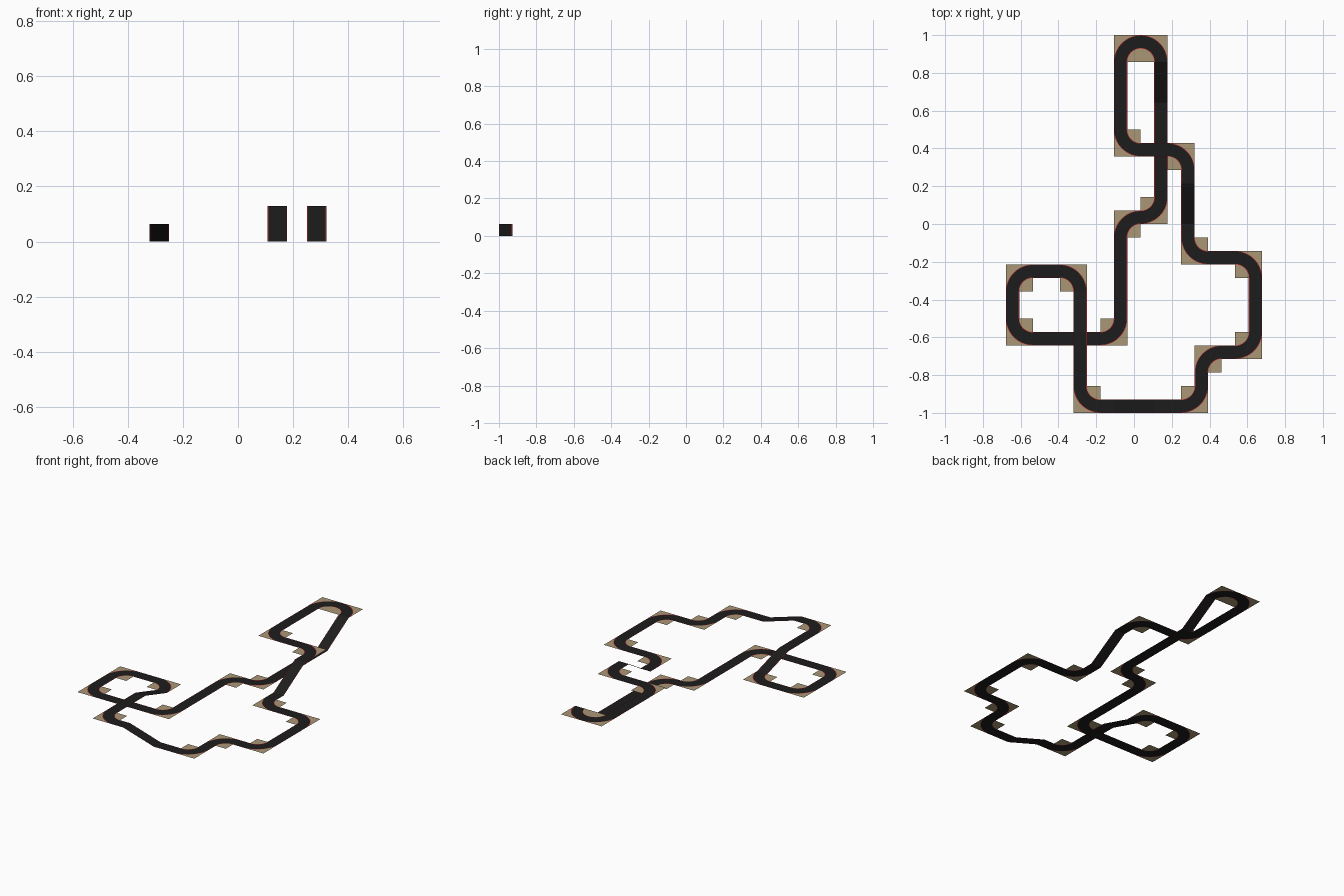
import bpy, bmesh, math
from mathutils import Vector

if "Cube" in bpy.data.objects:
    bpy.data.objects.remove(bpy.data.objects["Cube"])

U = 1 / 14          # grid unit = road width
H = 0.9             # one ramp step in grid units
R = 1.5             # corner radius of the centre line
CURB = 0.045        # curb width
SEG = 14            # segments per corner

# Closed circuit: corner cell, height
CORNERS = [((5, 0), H), ((14, 0), 0), ((14, 4), 0), ((18, 4), 0),
           ((18, 11), 0), ((13, 11), 0), ((13, 19), 2 * H), ((8, 19), 2 * H),
           ((8, 27), 2 * H), ((11, 27), 2 * H), ((11, 14), 0), ((8, 14), 0),
           ((8, 5), 0), ((0, 5), 0), ((0, 10), 0), ((5, 10), 0)]
# Where each ramp starts, measured from the corner that begins its straight
RAMPS = {0: 2.5, 5: 2.5, 9: 1.5, 15: 1.5}
RAMP_LEN = 3

pts = [Vector((c[0] - 9, c[1] - 13.5, 0)) for c, z in CORNERS]
N = len(pts)


def material(name, rgb):
    m = bpy.data.materials.new(name)
    m.diffuse_color = (*rgb, 1)
    m.use_nodes = True
    m.node_tree.nodes["Principled BSDF"].inputs["Base Color"].default_value = m.diffuse_color
    return m


def finish(bm, name, mat):
    bmesh.ops.scale(bm, vec=(U, U, U), verts=bm.verts)
    bmesh.ops.remove_doubles(bm, verts=bm.verts, dist=1e-5)
    me = bpy.data.meshes.new(name)
    bm.to_mesh(me)
    bm.free()
    me.materials.append(mat)
    ob = bpy.data.objects.new(name, me)
    bpy.context.collection.objects.link(ob)


def ribbon(bm, path, a, b):
    """Flat closed strip between side offsets a < b (left is positive)."""
    rows = [(bm.verts.new(p + n * a), bm.verts.new(p + n * b)) for p, n in path]
    for (r0, l0), (r1, l1) in zip(rows, rows[1:] + rows[:1]):
        bm.faces.new((r0, r1, l1, l0))


def fan(bm, hub, rim):
    h = bm.verts.new(hub)
    vs = [bm.verts.new(p) for p in rim]
    for p, q in zip(vs, vs[1:]):
        bm.faces.new((h, p, q))


# Centre line samples and the ground patches inside and outside each corner
path = []
ground = bmesh.new()
for i, p in enumerate(pts):
    z = Vector((0, 0, CORNERS[i][1]))
    z_next = Vector((0, 0, CORNERS[(i + 1) % N][1]))
    d_in = (p - pts[i - 1]).normalized()
    d_out = (pts[(i + 1) % N] - p).normalized()
    turn = 1 if d_in.cross(d_out).z > 0 else -1
    hub = p + R * (d_out - d_in) + z
    spokes = []
    for k in range(SEG + 1):
        t = math.pi / 2 * k / SEG
        spokes.append(math.sin(t) * d_in - math.cos(t) * d_out)
    path += [(hub + R * s, -turn * s) for s in spokes]
    order = spokes if turn > 0 else spokes[::-1]
    fan(ground, hub, [hub + (R - 0.5) * s for s in order])
    fan(ground, hub + 2 * (d_in - d_out), [hub + (R + 0.5) * s for s in order[::-1]])
    if i in RAMPS:
        left = Vector((-d_out.y, d_out.x, 0))
        start = RAMPS[i]
        if start > R:
            path.append((p + d_out * start + z, left))
        path.append((p + d_out * (start + RAMP_LEN) + z_next, left))
finish(ground, "corner_ground", material("sand", (0.40, 0.31, 0.18)))

# Asphalt strip
road = bmesh.new()
ribbon(road, path, -0.5 + CURB, 0.5 - CURB)
finish(road, "road_surface", material("asphalt", (0.012, 0.012, 0.012)))

# Thin red curbs along both edges
curbs = bmesh.new()
ribbon(curbs, path, -0.5, -0.5 + CURB)
ribbon(curbs, path, 0.5 - CURB, 0.5)
finish(curbs, "curbs", material("curb_red", (0.5, 0.03, 0.03)))
